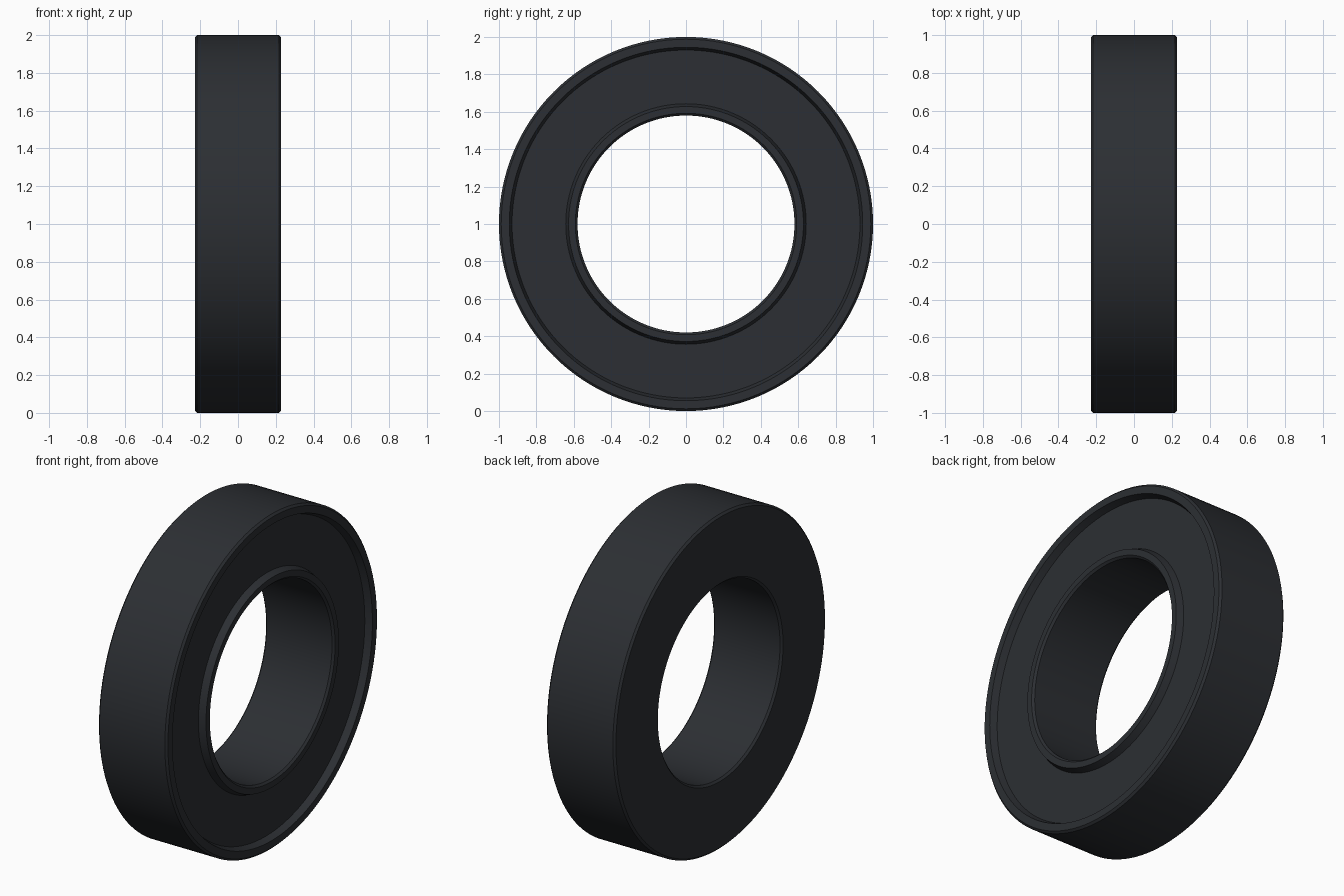
import bpy, bmesh, math
from mathutils import Matrix

if "Cube" in bpy.data.objects:
    bpy.data.objects.remove(bpy.data.objects["Cube"])

SEGMENTS = 128
HALF = 0.228      # half width along x
BEV = 0.012       # edge chamfer
DEPTH = 0.04      # recess depth on the +x face

# Closed cross-section as (x, radius)
profile = [
    (-HALF, 0.58 + BEV), (-HALF, 1 - BEV),           # flat back face
    (-HALF + BEV, 1.0), (HALF - BEV, 1.0),           # outer tread
    (HALF, 1 - BEV), (HALF, 0.945),                  # outer rim
    (HALF - DEPTH, 0.93), (HALF - DEPTH, 0.643),     # recessed floor
    (HALF, 0.628), (HALF, 0.58 + BEV),               # inner rim
    (HALF - BEV, 0.58), (-HALF + BEV, 0.58),         # bore
]

# Spin the profile around the x axis
bm = bmesh.new()
rings = []
for i in range(SEGMENTS):
    a = 2 * math.pi * i / SEGMENTS
    rings.append([bm.verts.new((x, r * math.sin(a), r * math.cos(a))) for x, r in profile])
n = len(profile)
for i in range(SEGMENTS):
    p, q = rings[i], rings[(i + 1) % SEGMENTS]
    for j in range(n):
        k = (j + 1) % n
        bm.faces.new((p[j], p[k], q[k], q[j]))
bmesh.ops.recalc_face_normals(bm, faces=bm.faces[:])
bmesh.ops.transform(bm, matrix=Matrix.Translation((0, 0, 1)), verts=bm.verts[:])

mesh = bpy.data.meshes.new("ring")
bm.to_mesh(mesh)
bm.free()
ring = bpy.data.objects.new("ring", mesh)
bpy.context.collection.objects.link(ring)

# Dark rubber colour
mat = bpy.data.materials.new("dark_rubber")
mat.diffuse_color = (0.025, 0.028, 0.033, 1)
mat.use_nodes = True
mat.node_tree.nodes["Principled BSDF"].inputs["Base Color"].default_value = mat.diffuse_color
mesh.materials.append(mat)

# Smooth round surfaces, sharp edges
bpy.context.view_layer.objects.active = ring
ring.select_set(True)
bpy.ops.object.shade_smooth_by_angle(angle=math.radians(30))
